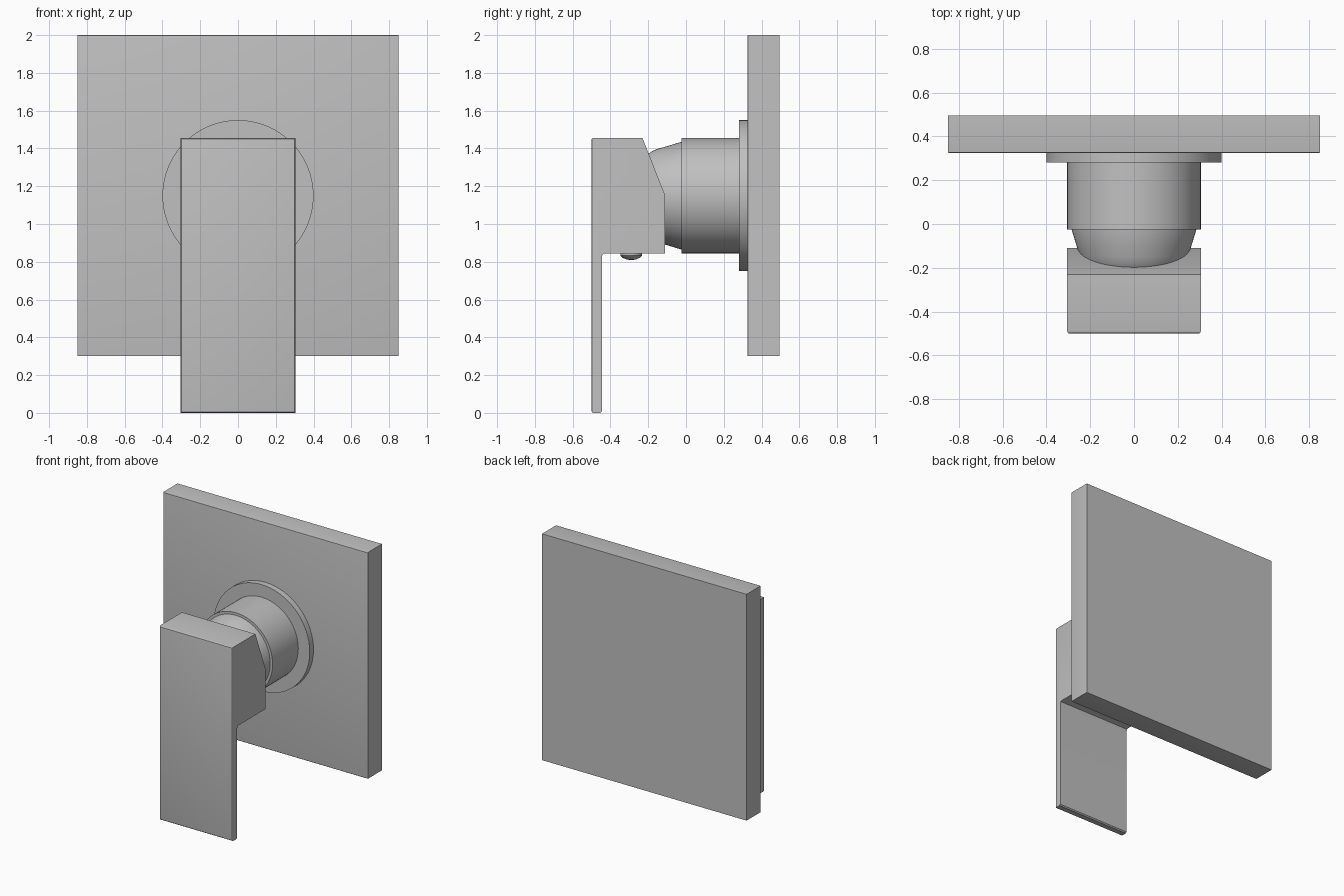
import bpy, bmesh, math
from mathutils import Vector, Matrix

cube = bpy.data.objects.get("Cube")
if cube:
    bpy.data.objects.remove(cube)

metal = bpy.data.materials.new("satin_grey")
metal.use_nodes = True
GREY = (0.53, 0.53, 0.53, 1)
metal.diffuse_color = GREY
metal.node_tree.nodes["Principled BSDF"].inputs["Base Color"].default_value = GREY


def finish(name, bm):
    bmesh.ops.recalc_face_normals(bm, faces=bm.faces)
    mesh = bpy.data.meshes.new(name)
    bm.to_mesh(mesh)
    bm.free()
    mesh.materials.append(metal)
    obj = bpy.data.objects.new(name, mesh)
    bpy.context.collection.objects.link(obj)
    bpy.ops.object.select_all(action='DESELECT')
    obj.select_set(True)
    bpy.context.view_layer.objects.active = obj
    bpy.ops.object.shade_smooth_by_angle(angle=math.radians(30))
    return obj


def extrude_profile(name, profile, half_width, bevel):
    """Extrude a (y, z) outline across x and round its front border."""
    bm = bmesh.new()
    face = bm.faces.new([bm.verts.new((-half_width, y, z)) for y, z in profile])
    moved = bmesh.ops.extrude_face_region(bm, geom=[face])["geom"]
    verts = [v for v in moved if isinstance(v, bmesh.types.BMVert)]
    bmesh.ops.translate(bm, verts=verts, vec=(2 * half_width, 0, 0))
    front = min(y for y, z in profile)
    edges = [e for e in bm.edges if all(abs(v.co.y - front) < 1e-4 for v in e.verts)]
    bmesh.ops.bevel(bm, geom=edges, offset=bevel, segments=3, profile=0.5, affect='EDGES')
    return finish(name, bm)


def lathe(name, profile, centre, axis, steps=64):
    """Spin (radius, distance) points around an axis through centre."""
    bm = bmesh.new()
    turn = Vector((0, 0, 1)).rotation_difference(Vector(axis)).to_matrix().to_4x4()
    verts = [bm.verts.new((r, 0, d)) for r, d in profile]
    edges = [bm.edges.new(pair) for pair in zip(verts, verts[1:])]
    bmesh.ops.spin(bm, geom=verts + edges, cent=(0, 0, 0), axis=(0, 0, 1),
                   angle=2 * math.pi, steps=steps)
    bmesh.ops.remove_doubles(bm, verts=bm.verts, dist=1e-4)
    bmesh.ops.transform(bm, matrix=Matrix.Translation(centre) @ turn, verts=bm.verts)
    return finish(name, bm)


# Square wall plate
extrude_profile("wall_plate", [(0.325, 0.3), (0.325, 2), (0.495, 2), (0.495, 0.3)], 0.85, 0.005)

# Round flange, barrel and tapered neck share one axis
hub = (0, 0, 1.15)
back = (0, 1, 0)
lathe("flange", [(0, 0.28), (0.4, 0.28), (0.4, 0.33), (0, 0.33)], hub, back)
lathe("barrel", [(0, -0.025), (0.305, -0.025), (0.305, 0.29), (0, 0.29)], hub, back)
lathe("neck", [(0, -0.23), (0.19, -0.23), (0.218, -0.205), (0.235, -0.18), (0.248, -0.15),
               (0.262, -0.1), (0.285, -0.025), (0.285, 0), (0, 0)], hub, back)

# Lever handle: sloped block with a thin blade hanging below
extrude_profile("lever_handle", [
    (-0.5, 0), (-0.5, 1.455), (-0.23, 1.455), (-0.11, 1.15), (-0.11, 0.845),
    (-0.43, 0.845), (-0.44, 0.841), (-0.445, 0.83), (-0.445, 0.008), (-0.453, 0)], 0.305, 0.01)

# Domed screw cap beneath the block
lathe("screw_cap", [(0, -0.01), (0.057, -0.01), (0.057, 0.012), (0.045, 0.024),
                    (0.025, 0.033), (0, 0.036)], (0, -0.29, 0.845), (0, 0, -1), 32)
